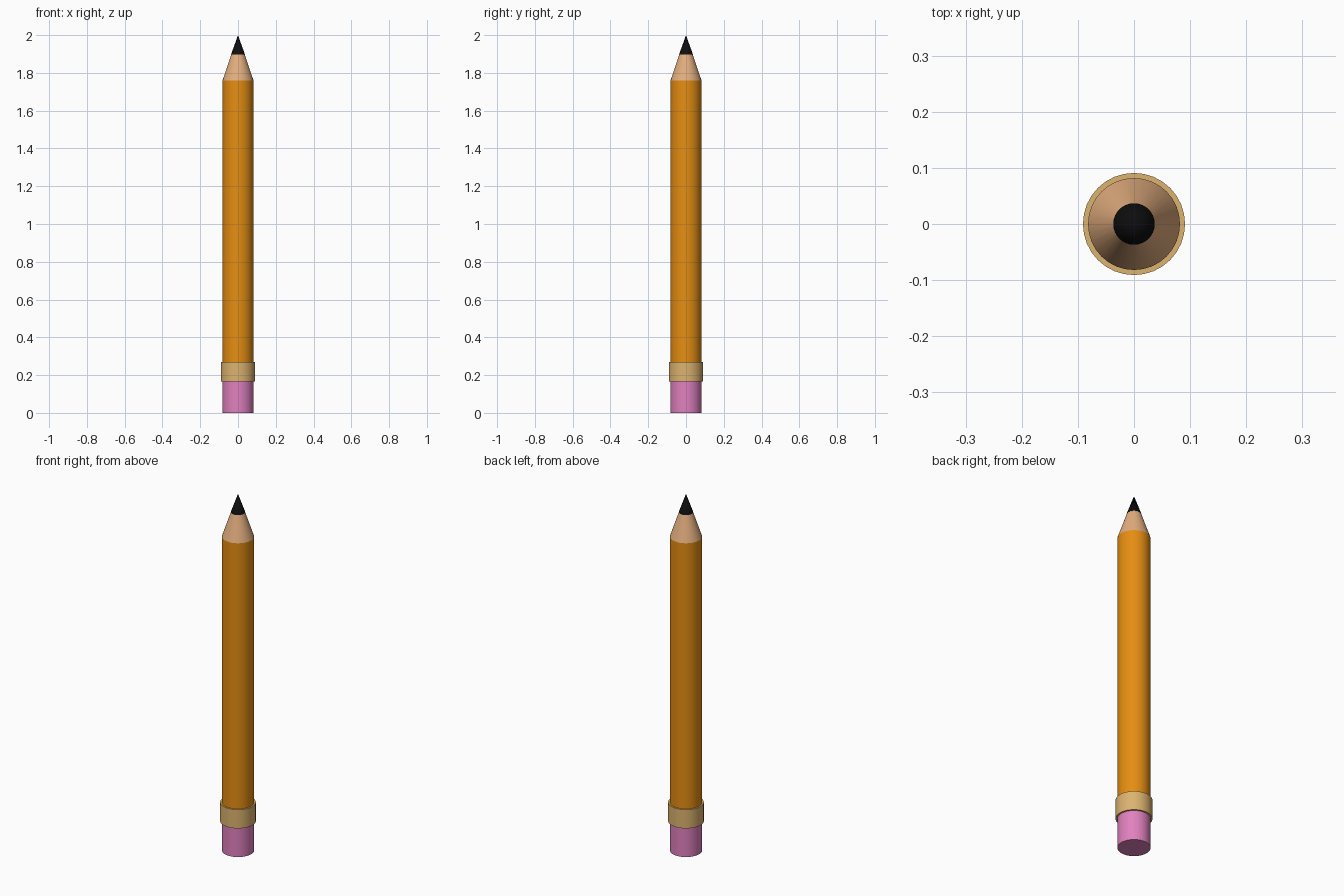
import bpy
import math

if "Cube" in bpy.data.objects:
    bpy.data.objects.remove(bpy.data.objects["Cube"])


def part(name, z0, z1, r0, r1, color):
    """Round section from z0 to z1, tapering from radius r0 to r1."""
    bpy.ops.mesh.primitive_cone_add(vertices=32, radius1=r0, radius2=r1,
                                    depth=z1 - z0, location=(0, 0, (z0 + z1) / 2))
    ob = bpy.context.object
    ob.name = name
    bpy.ops.object.shade_smooth_by_angle(angle=math.radians(30))
    mat = bpy.data.materials.new(name + "_color")
    mat.diffuse_color = (*color, 1)
    mat.use_nodes = True
    mat.node_tree.nodes["Principled BSDF"].inputs["Base Color"].default_value = mat.diffuse_color
    ob.data.materials.append(mat)
    return ob


R = 0.082           # shaft radius
TIP_R = 0.037       # radius where the lead starts

# Eraser and metal band
part("eraser", 0.0, 0.165, R, R, (0.75, 0.22, 0.52))
part("ferrule", 0.165, 0.27, 0.091, 0.091, (0.72, 0.45, 0.16))
# Painted shaft
part("shaft", 0.27, 1.76, R, R, (0.78, 0.27, 0.006))
# Sharpened wood and lead point
part("wood_cone", 1.76, 1.897, R, TIP_R - 0.001, (0.76, 0.42, 0.21))
part("lead_tip", 1.897, 2.0, TIP_R, 0.0, (0.004, 0.004, 0.004))
